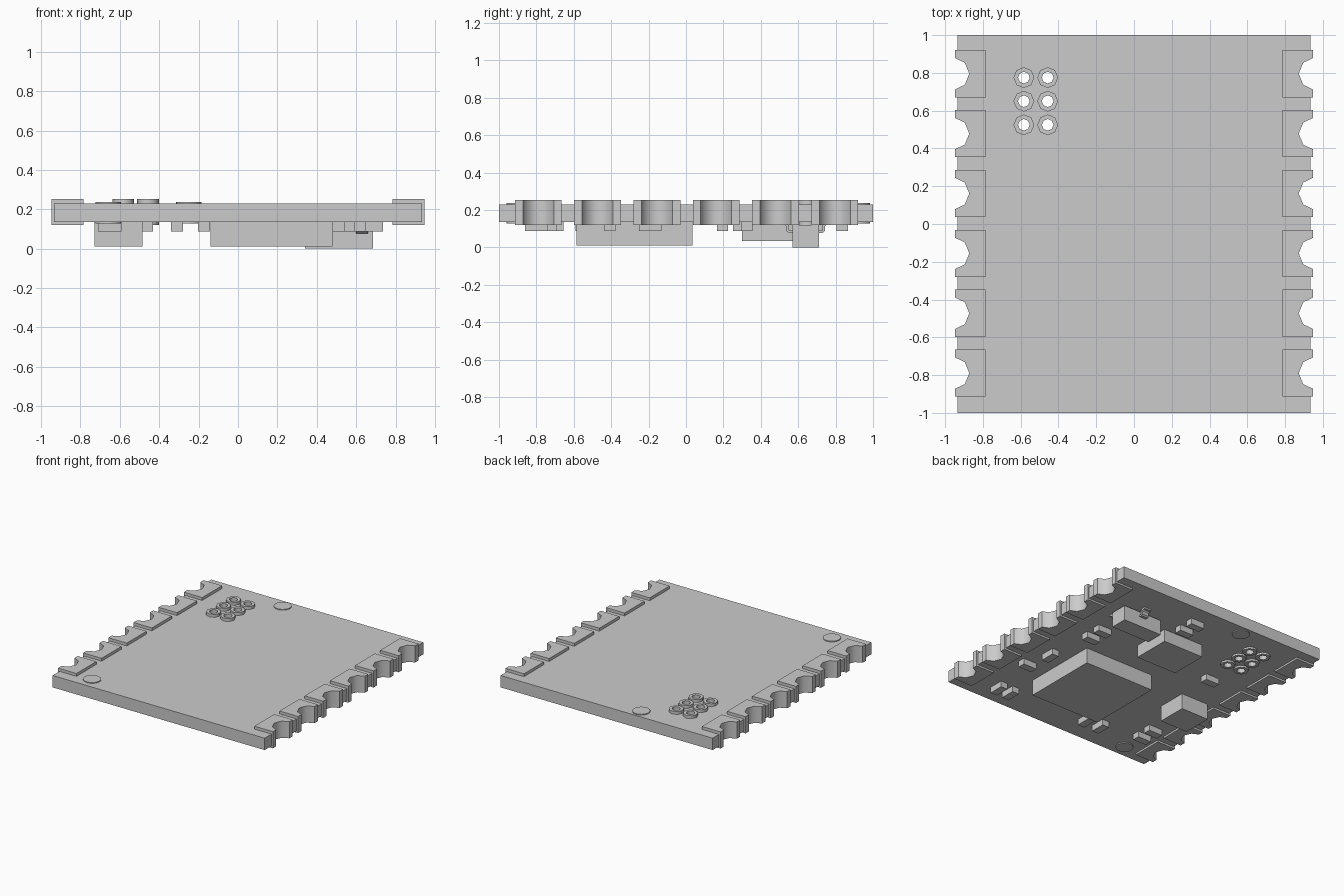
import bpy
import bmesh
from math import cos, sin, pi, radians

cube = bpy.data.objects.get("Cube")
if cube:
    bpy.data.objects.remove(cube, do_unlink=True)

BOARD_LOW, BOARD_HIGH = 0.135, 0.23
PAD_LOW, PAD_HIGH = 0.12, 0.253
PITCH = 0.317
ROWS = [(i - 2.5) * PITCH + 0.003 for i in range(6)]
HOLES = [(x, y) for x in (-0.583, -0.457) for y in (0.525, 0.65, 0.775)]


def ngon(cx, cy, r, sides=8):
    return [(cx + r * cos(2 * pi * i / sides), cy + r * sin(2 * pi * i / sides))
            for i in range(sides)]


def notch(edge, cy, r):
    """Half octagon bitten into the +x edge, from low y to high y."""
    pts = [(0.955 + r * cos(a), cy + r * sin(a))
           for a in (pi * (1.5 - 0.25 * i) for i in range(5))]
    return [(min(x, edge), y) for x, y in pts]


def plate(name, outlines, low, high):
    """Extrude closed outlines; inner outlines become holes."""
    curve = bpy.data.curves.new(name, "CURVE")
    curve.dimensions = "2D"
    curve.fill_mode = "BOTH"
    curve.extrude = (high - low) / 2
    for outline in outlines:
        spline = curve.splines.new("POLY")
        spline.points.add(len(outline) - 1)
        for point, (x, y) in zip(spline.points, outline):
            point.co = (x, y, 0, 1)
        spline.use_cyclic_u = True
    obj = bpy.data.objects.new(name, curve)
    obj.location.z = (low + high) / 2
    bpy.context.collection.objects.link(obj)
    bpy.ops.object.select_all(action="DESELECT")
    obj.select_set(True)
    bpy.context.view_layer.objects.active = obj
    bpy.ops.object.convert(target="MESH")
    obj = bpy.context.view_layer.objects.active
    # Weld the caps to the walls so the shading stays clean
    bm = bmesh.new()
    bm.from_mesh(obj.data)
    bmesh.ops.remove_doubles(bm, verts=bm.verts, dist=0.0005)
    bmesh.ops.recalc_face_normals(bm, faces=bm.faces)
    bm.to_mesh(obj.data)
    bm.free()
    bpy.ops.object.shade_smooth_by_angle(angle=radians(50))
    return obj


def box(name, x, y, low, high):
    """Box from x and y ranges."""
    bpy.ops.mesh.primitive_cube_add(
        size=1, location=((x[0] + x[1]) / 2, (y[0] + y[1]) / 2, (low + high) / 2))
    obj = bpy.context.object
    obj.name = name
    obj.scale = (x[1] - x[0], y[1] - y[0], high - low)
    bpy.ops.object.transform_apply(location=False, rotation=False)
    return obj


# Circuit board with notched sides and through holes
right_edge = [(0.935, -1)]
for row in ROWS:
    right_edge += notch(0.935, row, 0.087)
right_edge.append((0.935, 1))
left_edge = [(-x, y) for x, y in reversed(right_edge)]
plate("circuit_board", [right_edge + left_edge] + [ngon(x, y, 0.04) for x, y in HOLES],
      BOARD_LOW, BOARD_HIGH)

# Notched edge contacts
for side, label in ((1, "left"), (-1, "right")):
    for n, row in enumerate(ROWS, 1):
        bite = notch(0.948, row, 0.083)
        shape = [(0.785, row - 0.125), (0.948, row - 0.125), *bite,
                 (0.948, row + 0.125), (0.785, row + 0.125)]
        plate(f"{label}_edge_contact_{n}", [[(side * x, y) for x, y in shape]],
              PAD_LOW, PAD_HIGH)

# Plated hole rings
for n, (x, y) in enumerate(HOLES, 1):
    plate(f"hole_ring_{n}", [ngon(x, y, 0.055), ngon(x, y, 0.031)], PAD_LOW, PAD_HIGH)

# Alignment discs
for n, (x, y) in enumerate([(-0.25, 0.92), (-0.66, -0.895)], 1):
    plate(f"alignment_disc_{n}", [ngon(x, y, 0.065, 20)], 0.127, 0.237)

# Large parts on the underside
box("main_chip", (-0.14, 0.48), (-0.585, 0.035), 0.01, BOARD_LOW)
box("second_chip", (-0.14, 0.22), (0.30, 0.61), 0.035, BOARD_LOW)
box("square_component", (-0.73, -0.485), (-0.27, -0.03), 0.01, BOARD_LOW)
box("transistor_body", (0.34, 0.685), (0.57, 0.71), 0.0, 0.12)

# Bent transistor legs: two at the front, one at the back
LEG = [(0.06, 0.078), (0.09, 0.078), (0.103, 0.088), (0.103, 0.112), (0.112, 0.122),
       (0.13, 0.122), (0.13, 0.136), (0.1, 0.136), (0.089, 0.122), (0.089, 0.092),
       (0.06, 0.092)]
for n, (x, side) in enumerate([(0.63, -1), (0.395, -1), (0.513, 1)], 1):
    mesh = bpy.data.meshes.new(f"transistor_leg_{n}")
    bm = bmesh.new()
    face = bm.faces.new([bm.verts.new((x - 0.03, 0.64 + side * y, z)) for y, z in LEG])
    extruded = bmesh.ops.extrude_face_region(bm, geom=[face])["geom"]
    bmesh.ops.translate(bm, vec=(0.06, 0, 0),
                        verts=[v for v in extruded if isinstance(v, bmesh.types.BMVert)])
    bmesh.ops.recalc_face_normals(bm, faces=bm.faces)
    bm.to_mesh(mesh)
    bm.free()
    bpy.context.collection.objects.link(bpy.data.objects.new(mesh.name, mesh))

# Small components, lying along x or along y
ALONG_X = [(0.575, 0.195), (0.575, 0.325), (0.677, -0.407), (0.115, 0.71),
           (0.115, 0.835), (-0.492, 0.28), (-0.652, -0.56), (-0.652, -0.685)]
ALONG_Y = [(0.64, -0.19), (0.62, -0.8), (0.51, -0.8), (-0.172, -0.75), (-0.31, -0.75)]
for n, (x, y, hx, hy) in enumerate([(x, y, 0.06, 0.03) for x, y in ALONG_X]
                                   + [(x, y, 0.03, 0.06) for x, y in ALONG_Y], 1):
    box(f"small_component_{n}", (x - hx, x + hx), (y - hy, y + hy), 0.088, BOARD_LOW)
